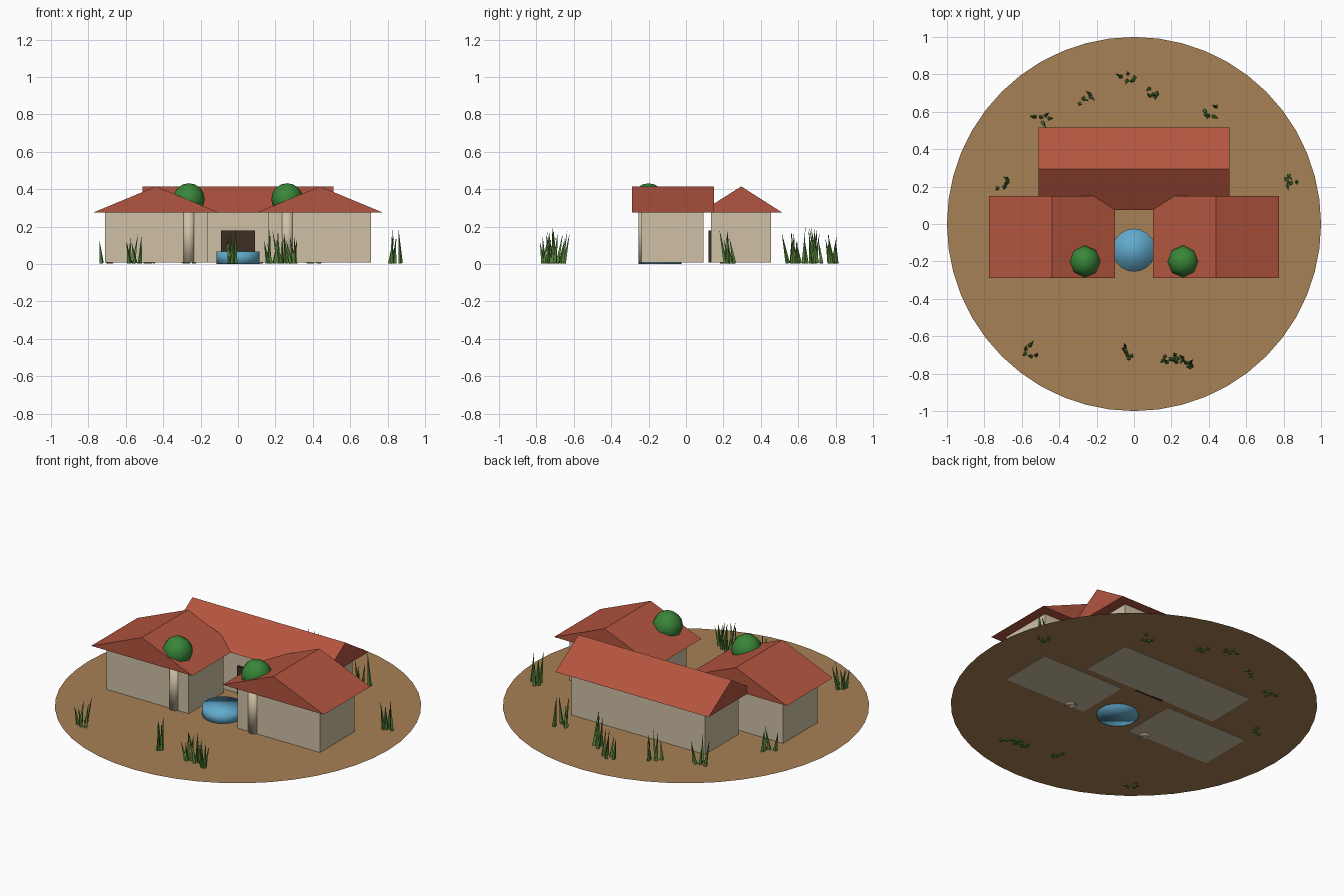
import bpy, bmesh, math, random
from mathutils import Matrix, Vector

random.seed(7)
cube = bpy.data.objects.get("Cube")
if cube:
    bpy.data.objects.remove(cube, do_unlink=True)


def material(name, rgb):
    m = bpy.data.materials.new(name)
    m.use_nodes = True
    m.diffuse_color = (*rgb, 1)
    m.node_tree.nodes["Principled BSDF"].inputs["Base Color"].default_value = (*rgb, 1)
    return m


EARTH = material("sandy earth", (0.39, 0.22, 0.09))
WALL = material("cream plaster", (0.62, 0.53, 0.38))
ROOF = material("terracotta", (0.45, 0.09, 0.05))
DOOR = material("dark wood", (0.045, 0.026, 0.017))
WATER = material("pool blue", (0.12, 0.40, 0.60))
BUSH = material("bush green", (0.04, 0.24, 0.04))
GRASS = material("grass green", (0.09, 0.22, 0.04))


def finish(name, bm, mat, smooth=False):
    bmesh.ops.recalc_face_normals(bm, faces=bm.faces)
    mesh = bpy.data.meshes.new(name)
    bm.to_mesh(mesh)
    bm.free()
    mesh.materials.append(mat)
    for p in mesh.polygons:
        p.use_smooth = smooth
    obj = bpy.data.objects.new(name, mesh)
    bpy.context.collection.objects.link(obj)
    return obj


def box(name, x, y, z, mat):
    """Box from (low, high) ranges."""
    bm = bmesh.new()
    size = [r[1] - r[0] for r in (x, y, z)]
    mid = [sum(r) / 2 for r in (x, y, z)]
    bmesh.ops.create_cube(bm, size=1, matrix=Matrix.Translation(mid) @ Matrix.Diagonal((*size, 1)))
    return finish(name, bm, mat)


def cylinder(name, x, y, radius, low, high, sides, mat):
    bm = bmesh.new()
    bmesh.ops.create_cone(bm, cap_ends=True, segments=sides, radius1=radius, radius2=radius,
                          depth=high - low, matrix=Matrix.Translation((x, y, (low + high) / 2)))
    return finish(name, bm, mat, smooth=True)


def gable_roof(name, x, y, across, along, angle):
    """Closed triangular prism with its ridge along local y."""
    bm = bmesh.new()
    turn = Matrix.Translation((x, y, 0)) @ Matrix.Rotation(angle, 4, "Z")
    ends = []
    for end in (-along, along):
        pts = ((-across, EAVE), (across, EAVE), (0, RIDGE))
        ends.append([bm.verts.new(turn @ Vector((px, end, pz))) for px, pz in pts])
    a, b = ends
    bm.faces.new(a)
    bm.faces.new(b)
    for i in range(3):
        j = (i + 1) % 3
        bm.faces.new((a[i], a[j], b[j], b[i]))
    return finish(name, bm, ROOF)


EAVE, RIDGE, FLOOR = 0.275, 0.415, 0.008

# Ground disc
bm = bmesh.new()
bmesh.ops.create_circle(bm, cap_ends=True, segments=48, radius=1, matrix=Matrix.Translation((0, 0, 0.01)))
finish("ground", bm, EARTH)

# Main house at the back with its door
box("main_house_walls", (-0.445, 0.445), (0.135, 0.455), (FLOOR, EAVE), WALL)
gable_roof("main_house_roof", 0, 0.295, 0.22, 0.51, math.pi / 2)
box("main_door", (-0.092, 0.092), (0.12, 0.14), (FLOOR, 0.178), DOOR)

# Two wings, each with a pillar and a round bush
for side, s in (("left", 1), ("right", -1)):
    box(side + "_wing_walls", sorted((s * 0.163, s * 0.712)), (-0.237, 0.093), (FLOOR, EAVE), WALL)
    gable_roof(side + "_wing_roof", s * 0.438, -0.07, 0.337, 0.22, 0)
    cylinder(side + "_pillar", s * 0.263, -0.222, 0.033, FLOOR, EAVE, 16, WALL)
    bm = bmesh.new()
    bmesh.ops.create_uvsphere(bm, u_segments=8, v_segments=8, radius=0.085,
                              matrix=Matrix.Translation((s * 0.263, -0.2, 0.347)))
    finish(side + "_bush", bm, BUSH, smooth=True)

# Round pool in the courtyard
cylinder("pool", 0, -0.14, 0.115, 0, 0.067, 20, WATER)

# Tufts of thin leaning blades
tufts = [(-0.55, -0.68), (-0.03, -0.69), (0.18, -0.72), (0.23, -0.745), (0.31, -0.735), (0.85, 0.24),
         (0.40, 0.60), (0.11, 0.70), (-0.03, 0.79), (-0.27, 0.67), (-0.49, 0.57), (-0.71, 0.22)]
bm = bmesh.new()
for tx, ty in tufts:
    for _ in range(5):
        height = random.uniform(0.11, 0.2)
        base = Vector((tx + random.uniform(-0.04, 0.04), ty + random.uniform(-0.03, 0.03), 0.004))
        lean = Matrix.Rotation(random.uniform(-0.2, 0.2), 4, "X") @ Matrix.Rotation(random.uniform(-0.2, 0.2), 4, "Y")
        spin = Matrix.Rotation(random.uniform(0, math.pi), 4, "Z")
        bmesh.ops.create_cone(bm, cap_ends=True, segments=4, radius1=0.012, radius2=0, depth=height,
                              matrix=Matrix.Translation(base) @ lean @ spin @ Matrix.Translation((0, 0, height / 2)))
finish("grass_tufts", bm, GRASS)
